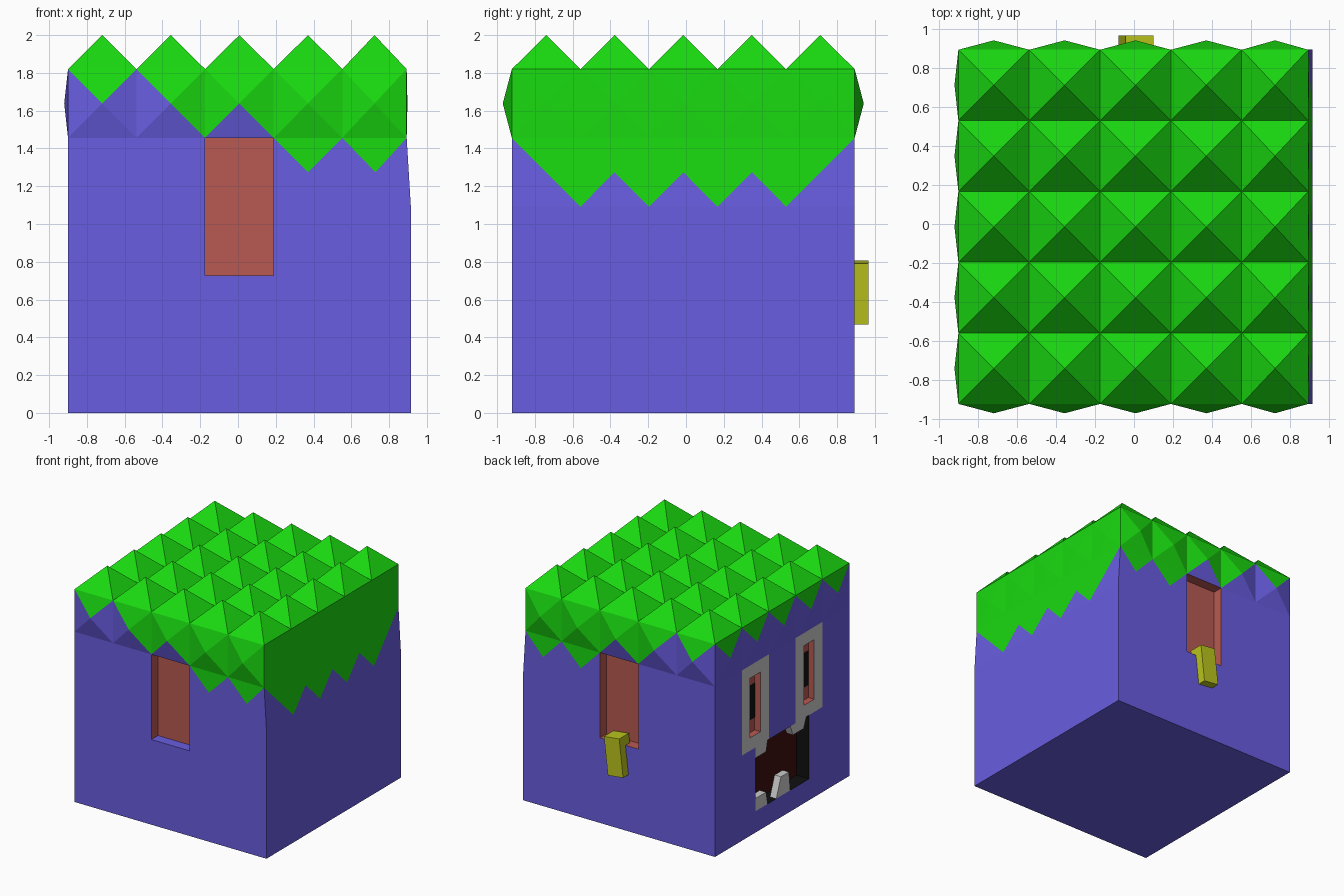
import bpy, math
from mathutils import Vector, Matrix

if "Cube" in bpy.data.objects:
    bpy.data.objects.remove(bpy.data.objects["Cube"])

CELL, STEP = 0.363, 0.364          # cell width and row height
X0, Y0 = -0.90, -0.922


def mat(name, rgb):
    m = bpy.data.materials.new(name)
    m.diffuse_color = (*rgb, 1)
    m.use_nodes = True
    m.node_tree.nodes["Principled BSDF"].inputs["Base Color"].default_value = m.diffuse_color
    return m


MATS = {
    "purple": mat("purple", (0.14, 0.11, 0.75)),
    "green": mat("green", (0.01, 0.70, 0.005)),
    "red": mat("red", (0.48, 0.10, 0.085)),
    "yellow": mat("yellow", (0.50, 0.56, 0.012)),
    "maroon": mat("maroon", (0.05, 0.004, 0.004)),
    "black": mat("black", (0.005, 0.005, 0.005)),
    "grey": None,
}


class Part:
    """Collects faces with a colour each, then makes one object."""

    def __init__(self, name):
        self.name, self.v, self.f, self.c = name, [], [], []

    def face(self, pts, colour, flip=False):
        n = len(self.v)
        self.v += [tuple(p) for p in pts]
        idx = list(range(n, n + len(pts)))
        self.f.append(idx[::-1] if flip else idx)
        self.c.append(colour)

    def build(self):
        me = bpy.data.meshes.new(self.name)
        me.from_pydata(self.v, [], self.f)
        names = sorted(set(self.c))
        for n in names:
            me.materials.append(MATS[n])
        for p, c in zip(me.polygons, self.c):
            p.material_index = names.index(c)
        ob = bpy.data.objects.new(self.name, me)
        bpy.context.collection.objects.link(ob)
        return ob


# Side mappings: u = column, v = row, d = distance outwards
def taper(v):
    return 0.022 * min(max(v - 3, 0), 1)


def gx(u, v):
    return X0 + CELL * u - max(u - 4, 0) * taper(v)


def front(u, v, d): return Vector((gx(u, v), Y0 - d, v * STEP))
def back(u, v, d): return Vector((gx(u, v), Y0 + 5 * CELL + d, v * STEP))
def right(u, v, d): return Vector((gx(5, v) + d, Y0 + CELL * u, v * STEP))
def left(u, v, d): return Vector((X0 - d, Y0 + CELL * u, v * STEP))
def top(u, v, d): return Vector((gx(u, 5), Y0 + CELL * v, 5 * STEP + d))


RING = [(0, 0), (.5, 0), (1, 0), (1, .5), (1, 1), (.5, 1), (0, 1), (0, .5)]


def panel(part, P, hair, bump, hole=lambda u, v: False, flip=False):
    """5 x 5 cells, each fanned round its centre; hair names the green fans."""
    for c in range(5):
        for r in range(5):
            green = hair(c, r)
            mid = P(c + .5, r + .5, bump(r))
            for i, label in enumerate("BBRRTTLL"):
                a, b = RING[i], RING[(i + 1) % 8]
                if hole(c + (a[0] + b[0] + .5) / 3, r + (a[1] + b[1] + .5) / 3):
                    continue
                part.face([P(c + a[0], r + a[1], 0), P(c + b[0], r + b[1], 0), mid],
                          "green" if label in green else "purple", flip)


def inside(u, v, u0, u1, v0, v1):
    return u0 < u < u1 and v0 < v < v1


def pocket(part, P, u0, u1, v0, v1, depth, wall, end, floor, flip):
    """Recess: four inner walls and an end wall."""
    q = [(u0, v0), (u1, v0), (u1, v1), (u0, v1)]
    part.face([P(*p, -depth) for p in q], end, flip)
    for i in range(4):
        a, b = q[i], q[(i + 1) % 4]
        part.face([P(*a, 0), P(*b, 0), P(*b, -depth), P(*a, -depth)],
                  wall if i else floor, flip)


# Body and hair
ARM = (2, 3, 2, 4)
EYES = [(1, 2, 2, 4), (3, 4, 2, 4)]
MOUTH = (1.5, 3.5, 0.5, 2)


def side_hair(c, r):
    if r == 4:
        return ["T", "TR", "TRL", "TRBL", "TRBL"][c]
    return "T" if r == 3 and c > 2 else ""


def right_hair(c, r):
    if r == 4:
        return "TRBL"
    return ["TR", "TRL", "TRL", "TRL", "TL"][c] if r == 3 else ""


body = Part("body_and_hair")
for P, flip in ((front, False), (back, True)):
    panel(body, P, side_hair, lambda r: .048 * (r == 4),
          lambda u, v: inside(u, v, *ARM), flip)
panel(body, right, right_hair, lambda r: 0.004 * (r == 4))
panel(body, left, lambda c, r: "T" if r == 4 else "", lambda r: .02 * (r == 4),
      lambda u, v: any(inside(u, v, *h) for h in EYES + [MOUTH]), True)
panel(body, top, lambda c, r: "TRBL", lambda r: 0.18)
body.face([front(0, 0, 0), back(0, 0, 0), back(5, 0, 0), front(5, 0, 0)], "purple")
body.build()

# Arm sockets
for name, P, floor, flip in (("front_socket", front, "purple", False),
                             ("back_socket", back, "red", True)):
    s = Part(name)
    pocket(s, P, *ARM, 0.09, "red", "red", floor, flip)
    s.build()

# Eyes: flat grey frame, red pocket, black pupil
for n, (u0, u1, v0, v1) in enumerate(EYES):
    eye = Part(f"eye_{n + 1}")
    a, b, c, d = u0 + .31, u1 - .31, v0 + .3, v1 - .3
    outer = [(u0, v0), (u1, v0), (u1, v1), (u0, v1)]
    inner = [(a, c), (b, c), (b, d), (a, d)]
    for i in range(4):
        j = (i + 1) % 4
        eye.face([left(*p, 0) for p in (outer[i], outer[j], inner[j], inner[i])],
                 "grey", True)
    pocket(eye, left, a, b, c, d, 0.055, "red", "red", "red", True)
    eye.face([left(*p, -0.052) for p in ((a, 2.6), (b, 2.6), (b, 3.42), (a, 3.42))],
             "black", True)
    eye.build()

# Mouth
mouth = Part("mouth")
pocket(mouth, left, *MOUTH, 0.12, "black", "maroon", "black", True)
mouth.build()


# Teeth: tapered blocks, root on the lip and tip inside the mouth
def tooth(name, u0, u1, root, tip, t0, t1):
    t = Part(name)
    q = [(u0, root), (u1, root), (t1, tip), (t0, tip)]
    fl = tip > root
    t.face([left(*p, 0) for p in q], "grey", fl)
    t.face([left(*p, -0.06) for p in q], "grey", not fl)
    for i in range(4):
        a, b = q[i], q[(i + 1) % 4]
        t.face([left(*a, 0), left(*a, -.06), left(*b, -.06), left(*b, 0)], "grey", fl)
    t.build()


tooth("lower_tooth_1", 3.04, 3.5, .5, .8, 3.1, 3.5)
tooth("lower_tooth_2", 2.2, 2.72, .5, .95, 2.25, 2.55)
tooth("upper_tooth_1", 3.04, 3.5, 2, 1.75, 3.1, 3.5)
tooth("upper_tooth_2", 1.6, 2.2, 2, 1.76, 1.7, 2.1)

# Arm: tilted block hanging from the back socket
bpy.ops.mesh.primitive_cube_add(size=1)
arm = bpy.context.object
arm.name = "arm"
arm.data.transform(Matrix.Diagonal((0.145, 0.13, 0.325, 1)))
arm.rotation_euler = (0, math.radians(6.5), 0)
arm.location = (0.01, 0.90, 0.638)
arm.data.materials.append(MATS["yellow"])
